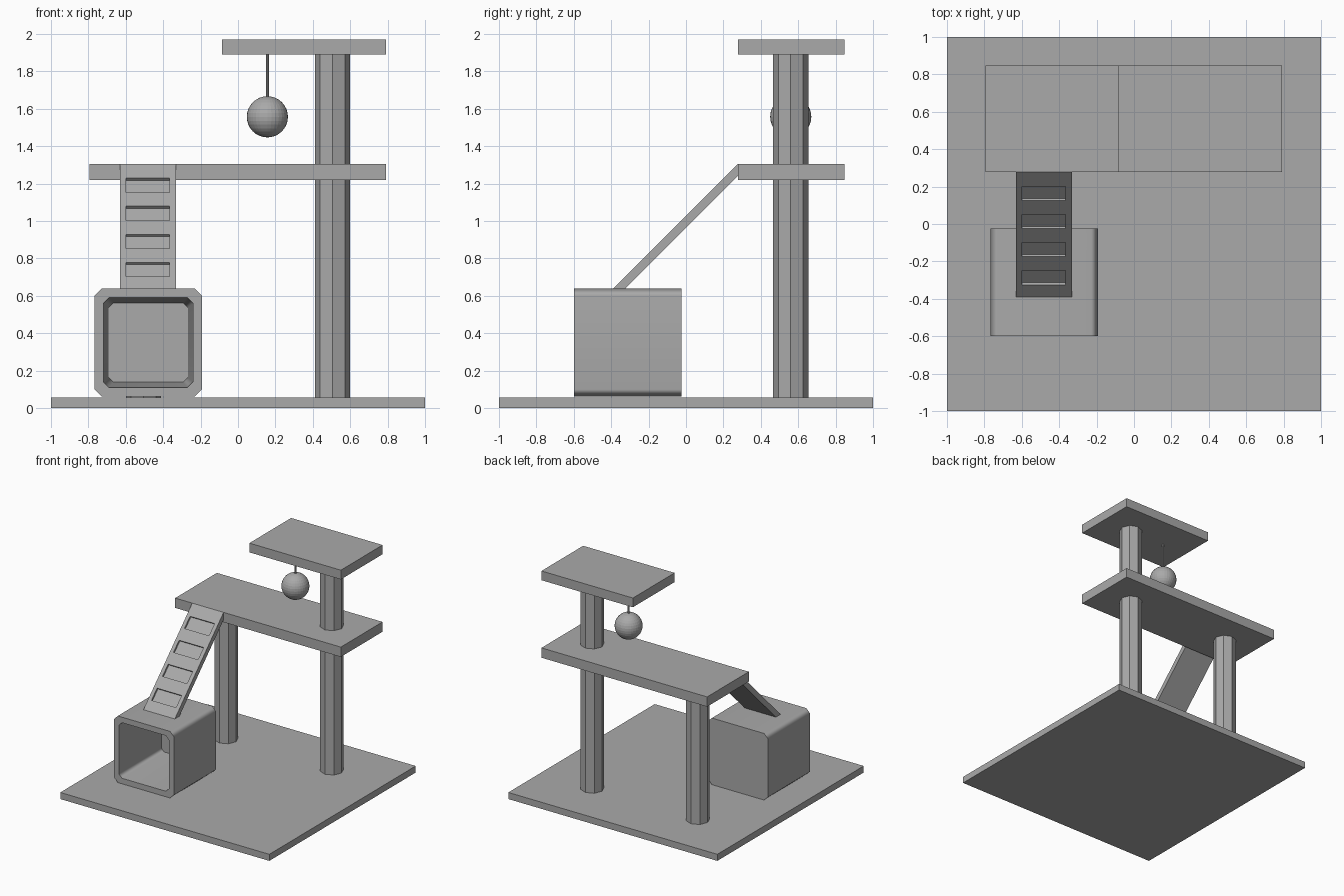
import bpy, bmesh, math
from mathutils import Vector

cube = bpy.data.objects.get("Cube")
if cube:
    bpy.data.objects.remove(cube, do_unlink=True)

grey = bpy.data.materials.new("plain grey")
grey.use_nodes = True
colour = (0.4, 0.4, 0.4, 1)
grey.diffuse_color = colour
grey.node_tree.nodes["Principled BSDF"].inputs["Base Color"].default_value = colour


def finish(name, bm, smooth=None):
    bmesh.ops.recalc_face_normals(bm, faces=bm.faces)
    mesh = bpy.data.meshes.new(name)
    bm.to_mesh(mesh)
    bm.free()
    mesh.materials.append(grey)
    obj = bpy.data.objects.new(name, mesh)
    bpy.context.collection.objects.link(obj)
    if smooth:
        bpy.ops.object.select_all(action="DESELECT")
        obj.select_set(True)
        bpy.context.view_layer.objects.active = obj
        bpy.ops.object.shade_smooth_by_angle(angle=math.radians(smooth))
    return obj


def box(name, x, y, z):
    bm = bmesh.new()
    bmesh.ops.create_cube(bm, size=1)
    for v in bm.verts:
        for axis, (lo, hi) in enumerate((x, y, z)):
            v.co[axis] = lo if v.co[axis] < 0 else hi
    finish(name, bm)


def cylinder(name, x, y, z, radius, sides):
    bm = bmesh.new()
    bmesh.ops.create_cone(bm, cap_ends=True, segments=sides, radius1=radius,
                          radius2=radius, depth=z[1] - z[0])
    bmesh.ops.translate(bm, verts=bm.verts, vec=(x, y, sum(z) / 2))
    finish(name, bm)


# Base and platforms
deep = (0.277, 0.847)
box("base", (-1, 1), (-1, 1), (0, 0.057))
box("middle_platform", (-0.795, 0.79), deep, (1.22, 1.305))
box("top_platform", (-0.085, 0.79), deep, (1.89, 1.97))

# Octagonal posts
cylinder("left_post", 0.505, 0.56, (0.057, 1.89), 0.094, 8)
cylinder("right_post", -0.505, 0.56, (0.057, 1.22), 0.094, 8)

# Hanging ball
cylinder("ball_string", 0.157, 0.56, (1.64, 1.89), 0.008, 8)
bm = bmesh.new()
bmesh.ops.create_uvsphere(bm, u_segments=32, v_segments=16, radius=0.11)
bmesh.ops.translate(bm, verts=bm.verts, vec=(0.157, 0.56, 1.557))
finish("hanging_ball", bm)


# Hollow house: chamfered square rings, lofted from the back round into the cavity
def ring(bm, half, cut, y):
    a, b = half, half - cut
    outline = [(a, -b), (a, b), (b, a), (-b, a), (-a, b), (-a, -b), (-b, -a), (b, -a)]
    return [bm.verts.new((px - 0.48, y, pz + 0.35)) for px, pz in outline]


bm = bmesh.new()
rings = [ring(bm, 0.288, 0.038, -0.025), ring(bm, 0.288, 0.038, -0.6),
         ring(bm, 0.24, 0.03, -0.6), ring(bm, 0.212, 0.026, -0.06)]
for r, s in zip(rings, rings[1:]):
    for i in range(8):
        j = (i + 1) % 8
        bm.faces.new((r[i], r[j], s[j], s[i]))
bm.faces.new(rings[0])
bm.faces.new(rings[-1])
house = finish("house", bm, 50)
weighted = house.modifiers.new("even_normals", "WEIGHTED_NORMAL")
weighted.keep_sharp = True

# Sloping ramp with four shallow step pockets
bm = bmesh.new()
profile = [(0.277, 1.305), (-0.39, 0.638), (-0.326, 0.638), (0.277, 1.241)]
side = bm.faces.new([bm.verts.new((-0.632, y, z)) for y, z in profile])
new = bmesh.ops.extrude_face_region(bm, geom=[side])["geom"]
bmesh.ops.translate(bm, vec=(0.3, 0, 0),
                    verts=[v for v in new if isinstance(v, bmesh.types.BMVert)])
bmesh.ops.recalc_face_normals(bm, faces=bm.faces)
up = Vector((0, -1, 1)).normalized()
along = Vector((0, 1, 1)).normalized()


def slope_faces():
    return [f for f in bm.faces if f.normal.dot(up) > 0.99]


def score(point, normal):
    faces = slope_faces()
    geom = faces + list({e for f in faces for e in f.edges})
    geom += list({v for f in faces for v in f.verts})
    bmesh.ops.bisect_plane(bm, geom=geom, plane_co=point, plane_no=normal)
    bm.normal_update()


steps = [0.163 - 0.15 * i for i in range(4)]
for x in (-0.6, -0.365):
    score((x, 0, 0), (1, 0, 0))
for step in steps:
    for y in (step - 0.038, step + 0.038):
        score((0, y, y + 1.028), along)
pockets = []
for f in slope_faces():
    c = f.calc_center_median()
    if -0.6 < c.x < -0.365 and any(abs(c.y - s) < 0.02 for s in steps):
        pockets.append(f)
bmesh.ops.inset_individual(bm, faces=pockets, thickness=0, depth=-0.016)
finish("ramp", bm)
